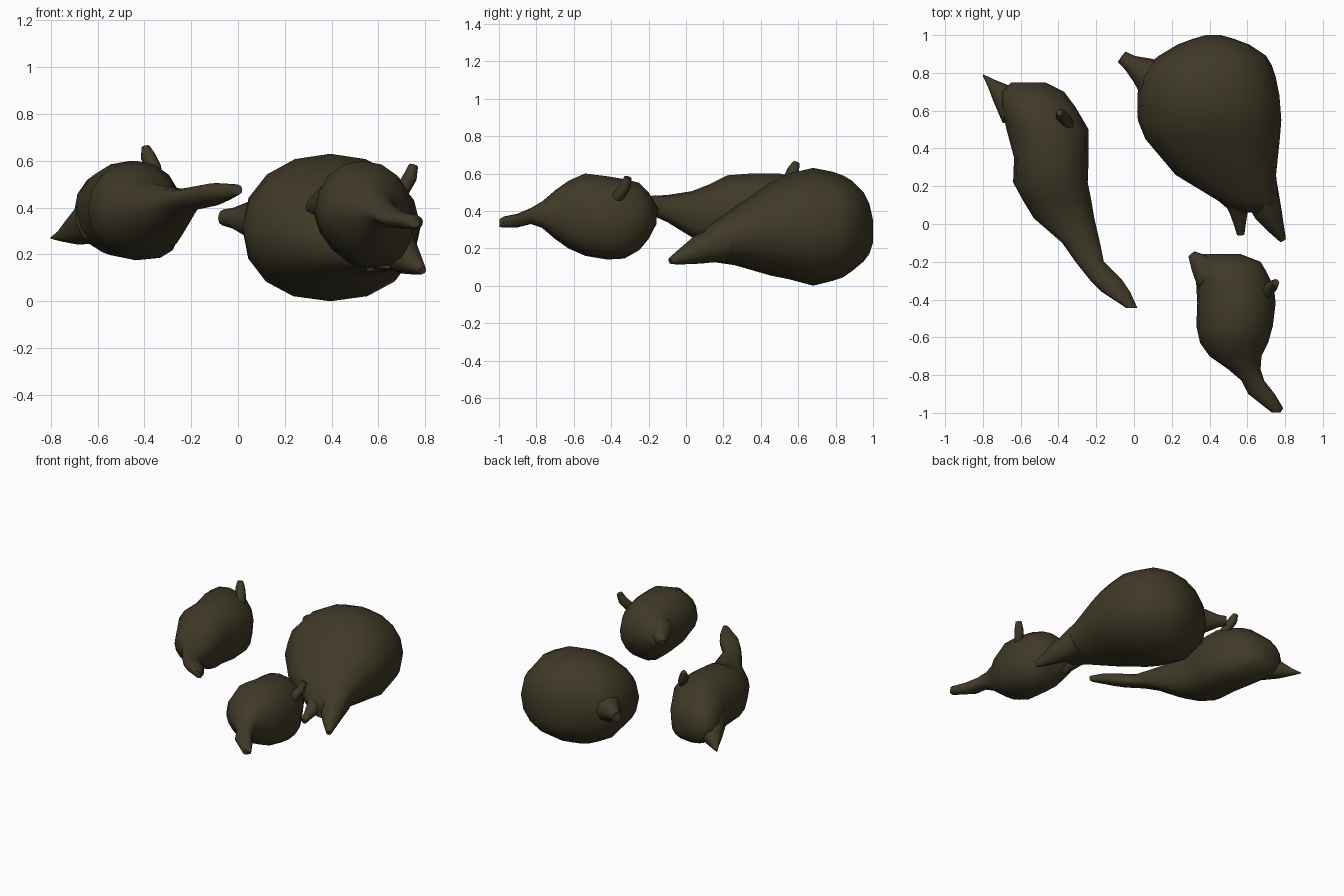
import bpy, bmesh, math
from mathutils import Vector

skin = bpy.data.materials.new("dark_olive_brown")
skin.diffuse_color = (0.05, 0.041, 0.02, 1)
SIDES = 16


def finish(name, rings):
    """Skin closed rings of points into one smooth object."""
    bm = bmesh.new()
    loops = [[bm.verts.new(p) for p in ring] for ring in rings]
    for a, b in zip(loops, loops[1:]):
        for i in range(len(a)):
            j = (i + 1) % len(a)
            bm.faces.new((a[i], a[j], b[j], b[i]))
    bm.faces.new(loops[0])
    bm.faces.new(loops[-1])
    bmesh.ops.recalc_face_normals(bm, faces=bm.faces)
    mesh = bpy.data.meshes.new(name)
    bm.to_mesh(mesh)
    bm.free()
    mesh.materials.append(skin)
    obj = bpy.data.objects.new(name, mesh)
    bpy.context.collection.objects.link(obj)
    bpy.ops.object.select_all(action='DESELECT')
    obj.select_set(True)
    bpy.context.view_layer.objects.active = obj
    bpy.ops.object.shade_smooth_by_angle(angle=math.radians(55))
    return obj


def body(name, slices, corner=1.0, low_left=1.0):
    """Slices along y: (y, x_min, x_max, z_min, z_max); corner < 1 squares the lower right."""
    rings = []
    for y, x0, x1, z0, z1 in slices:
        ring = []
        for i in range(SIDES):
            t = 2 * math.pi * i / SIDES
            c, s = math.cos(t), math.sin(t)
            e = 0.95
            if s < -1e-6:
                e = corner if c > 0 else low_left
            px = math.copysign(abs(c) ** e, c)
            pz = math.copysign(abs(s) ** e, s)
            ring.append(((x0 + x1) / 2 + px * (x1 - x0) / 2, y,
                         (z0 + z1) / 2 + pz * (z1 - z0) / 2))
        rings.append(ring)
    return finish(name, rings)


def limb(name, points):
    """Tapered tube through (x, y, z, radius)."""
    rings = []
    for i, (x, y, z, r) in enumerate(points):
        a = Vector(points[max(i - 1, 0)][:3])
        b = Vector(points[min(i + 1, len(points) - 1)][:3])
        q = (b - a).to_track_quat('Z', 'Y')
        rings.append([Vector((x, y, z)) + q @ Vector((r * math.cos(t), r * math.sin(t), 0))
                      for t in (2 * math.pi * k / 8 for k in range(8))])
    return finish(name, rings)


# left long-necked body
body("left_body", [
    (-0.445, -0.04, 0.018, 0.455, 0.5), (-0.36, -0.17, -0.02, 0.425, 0.505),
    (-0.3, -0.23, -0.06, 0.405, 0.495), (-0.2, -0.31, -0.16, 0.385, 0.48),
    (-0.1, -0.38, -0.18, 0.34, 0.485), (0.03, -0.53, -0.21, 0.26, 0.505),
    (0.12, -0.585, -0.225, 0.215, 0.54), (0.22, -0.64, -0.245, 0.19, 0.59),
    (0.35, -0.635, -0.24, 0.175, 0.6), (0.5, -0.675, -0.24, 0.18, 0.6),
    (0.62, -0.70, -0.31, 0.195, 0.57), (0.7, -0.70, -0.37, 0.23, 0.5),
    (0.75, -0.65, -0.47, 0.28, 0.42)], corner=0.65)
limb("left_tail", [(-0.62, 0.6, 0.34, 0.1), (-0.70, 0.69, 0.30, 0.06),
                   (-0.755, 0.745, 0.28, 0.026), (-0.8, 0.79, 0.27, 0.003)])
limb("left_knob", [(-0.345, 0.5, 0.5, 0.035), (-0.36, 0.55, 0.57, 0.033),
                   (-0.385, 0.575, 0.62, 0.032), (-0.395, 0.59, 0.66, 0.018)])

# large rounded body
body("large_body", [
    (0.06, 0.52, 0.765, 0.14, 0.26), (0.12, 0.45, 0.765, 0.13, 0.32),
    (0.26, 0.22, 0.752, 0.11, 0.42), (0.45, 0.06, 0.772, 0.055, 0.55),
    (0.55, 0.02, 0.78, 0.035, 0.6), (0.68, 0.018, 0.77, 0.0, 0.63),
    (0.78, 0.03, 0.75, 0.025, 0.61), (0.84, 0.07, 0.73, 0.045, 0.59),
    (0.89, 0.13, 0.70, 0.08, 0.56), (0.95, 0.23, 0.61, 0.13, 0.5),
    (0.98, 0.31, 0.53, 0.17, 0.44), (1.0, 0.38, 0.46, 0.23, 0.35)],
    corner=0.9, low_left=0.9)
limb("large_right_leg", [(0.66, 0.2, 0.23, 0.1), (0.71, 0.06, 0.19, 0.075),
                         (0.755, -0.025, 0.155, 0.043), (0.788, -0.085, 0.132, 0.018)])
limb("large_left_leg", [(0.54, 0.18, 0.23, 0.09), (0.555, 0.06, 0.19, 0.048),
                        (0.56, 0.0, 0.165, 0.032), (0.565, -0.055, 0.145, 0.02)])
limb("large_tail", [(0.13, 0.74, 0.34, 0.12), (0.05, 0.81, 0.35, 0.08),
                    (-0.02, 0.852, 0.355, 0.045), (-0.065, 0.885, 0.358, 0.034)])

# front short-necked body
body("front_body", [
    (-0.998, 0.73, 0.775, 0.315, 0.355), (-0.975, 0.70, 0.79, 0.31, 0.37),
    (-0.9, 0.605, 0.745, 0.312, 0.385), (-0.83, 0.57, 0.69, 0.33, 0.415),
    (-0.77, 0.5, 0.67, 0.31, 0.45), (-0.7, 0.4, 0.675, 0.25, 0.51),
    (-0.63, 0.35, 0.71, 0.2, 0.56), (-0.54, 0.33, 0.735, 0.16, 0.6),
    (-0.42, 0.335, 0.75, 0.14, 0.585), (-0.33, 0.33, 0.74, 0.145, 0.57),
    (-0.25, 0.325, 0.70, 0.19, 0.55), (-0.2, 0.335, 0.67, 0.25, 0.5),
    (-0.158, 0.37, 0.56, 0.33, 0.43)], corner=0.75, low_left=1.25)
limb("front_tail", [(0.41, -0.27, 0.42, 0.1), (0.345, -0.205, 0.41, 0.055),
                    (0.305, -0.16, 0.4, 0.022)])
limb("front_knob", [(0.66, -0.4, 0.43, 0.035), (0.705, -0.36, 0.48, 0.032),
                    (0.735, -0.325, 0.53, 0.03), (0.75, -0.31, 0.58, 0.02)])
